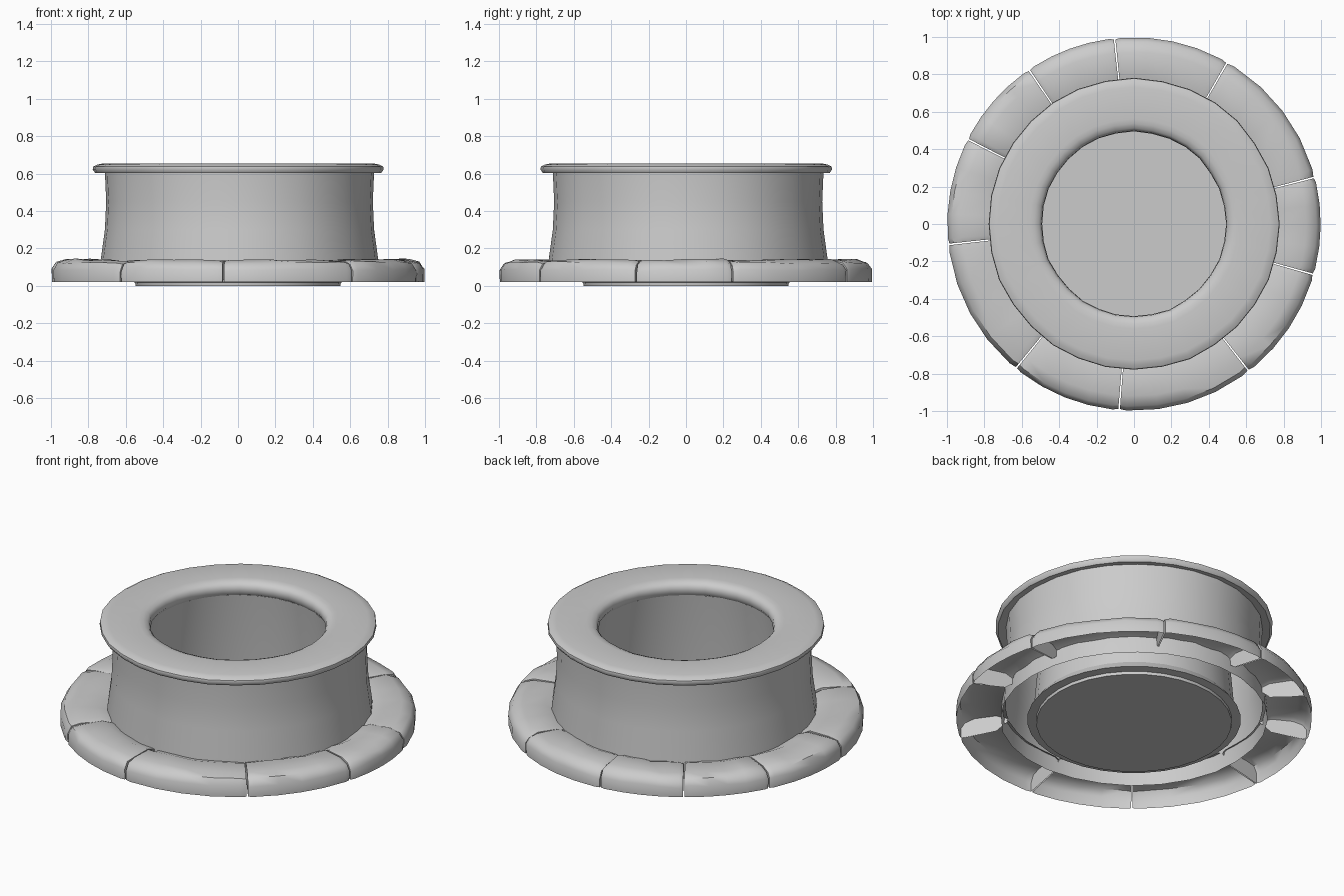
import bpy, bmesh, math, random

if "Cube" in bpy.data.objects:
    bpy.data.objects.remove(bpy.data.objects["Cube"])

random.seed(4)


def finish(name, bm, angle=40):
    bmesh.ops.recalc_face_normals(bm, faces=bm.faces)
    mesh = bpy.data.meshes.new(name)
    bm.to_mesh(mesh)
    bm.free()
    ob = bpy.data.objects.new(name, mesh)
    bpy.context.collection.objects.link(ob)
    bpy.ops.object.select_all(action='DESELECT')
    ob.select_set(True)
    bpy.context.view_layer.objects.active = ob
    bpy.ops.object.shade_smooth_by_angle(angle=math.radians(angle))
    return ob


def lathe(profile, sides, wobble=0.0, centre=(0, 0)):
    bm = bmesh.new()
    offsets = [random.uniform(-wobble, wobble) for _ in range(sides)]
    rings = []
    for r, z in profile:
        ring = []
        for i in range(sides):
            a = math.tau * i / sides
            rr = r + offsets[i]
            ring.append(bm.verts.new((centre[0] + rr * math.cos(a),
                                      centre[1] + rr * math.sin(a), z)))
        rings.append(ring)
    for lo, hi in zip(rings, rings[1:]):
        for i in range(sides):
            j = (i + 1) % sides
            bm.faces.new((lo[i], lo[j], hi[j], hi[i]))
    return bm, rings


# Outer wall, nearly straight with a flared foot, slightly off centre
bm, _ = lathe([(0.75, 0.02), (0.744, 0.14), (0.722, 0.30),
               (0.715, 0.45), (0.722, 0.61)], 28, 0.004, (0.008, 0.011))
finish("outer_wall", bm)

# Flat rim slab with rounded edges, overhanging both walls
bm, _ = lathe([(0.71, 0.608), (0.765, 0.603), (0.779, 0.622), (0.776, 0.637),
               (0.755, 0.648), (0.73, 0.653), (0.56, 0.655), (0.535, 0.652),
               (0.51, 0.642), (0.497, 0.625), (0.493, 0.595), (0.51, 0.57)], 32, 0.003)
finish("rim", bm, 50)

# Inner shaft with an inward foot
bm, _ = lathe([(0.51, 0.57), (0.545, 0.30), (0.565, 0.07), (0.60, 0.022), (0.54, 0.018)], 32)
finish("shaft", bm, 30)

# Thin floor disc
bm, rings = lathe([(0.55, 0.018), (0.548, 0.0)], 32)
bm.faces.new(rings[-1])
finish("floor", bm, 30)

# Ring of ten uneven stones, open underneath
joints = [-52, -15.7, 14.5, 60, 96, 124.3, 153, 186.3, 230.7, 265.4, 308]
section = [(0.72, 0.11), (0.79, 0.138), (0.92, 0.138),
           (0.975, 0.122), (0.998, 0.085), (0.996, 0.02)]
steps = [0, 0.05, 0.28, 0.5, 0.72, 0.95, 1]
for n, (start, end) in enumerate(zip(joints, joints[1:])):
    a0, a1 = math.radians(start + 0.25), math.radians(end - 0.25)
    tilt = random.uniform(-0.012, 0.012)
    bm = bmesh.new()
    rows = []
    for k, t in enumerate(steps):
        a = a0 + (a1 - a0) * t
        at_end = k in (0, len(steps) - 1)
        row = []
        for r, z in section:
            if z > 0.05:
                z += tilt * (t - 0.5) + random.uniform(-0.006, 0.006)
                if at_end:
                    z -= 0.006
            if at_end and r > 0.9:
                r -= 0.006
            row.append(bm.verts.new((r * math.cos(a), r * math.sin(a), z)))
        rows.append(row)
    for p, q in zip(rows, rows[1:]):
        for i in range(len(section) - 1):
            bm.faces.new((p[i], p[i + 1], q[i + 1], q[i]))
    # Wedge-shaped end caps
    for row in (rows[0], rows[-1]):
        foot = bm.verts.new((row[1].co.x, row[1].co.y, 0.045))
        bm.faces.new(row + [foot])
    finish(f"base_stone_{n + 1}", bm, 45)
